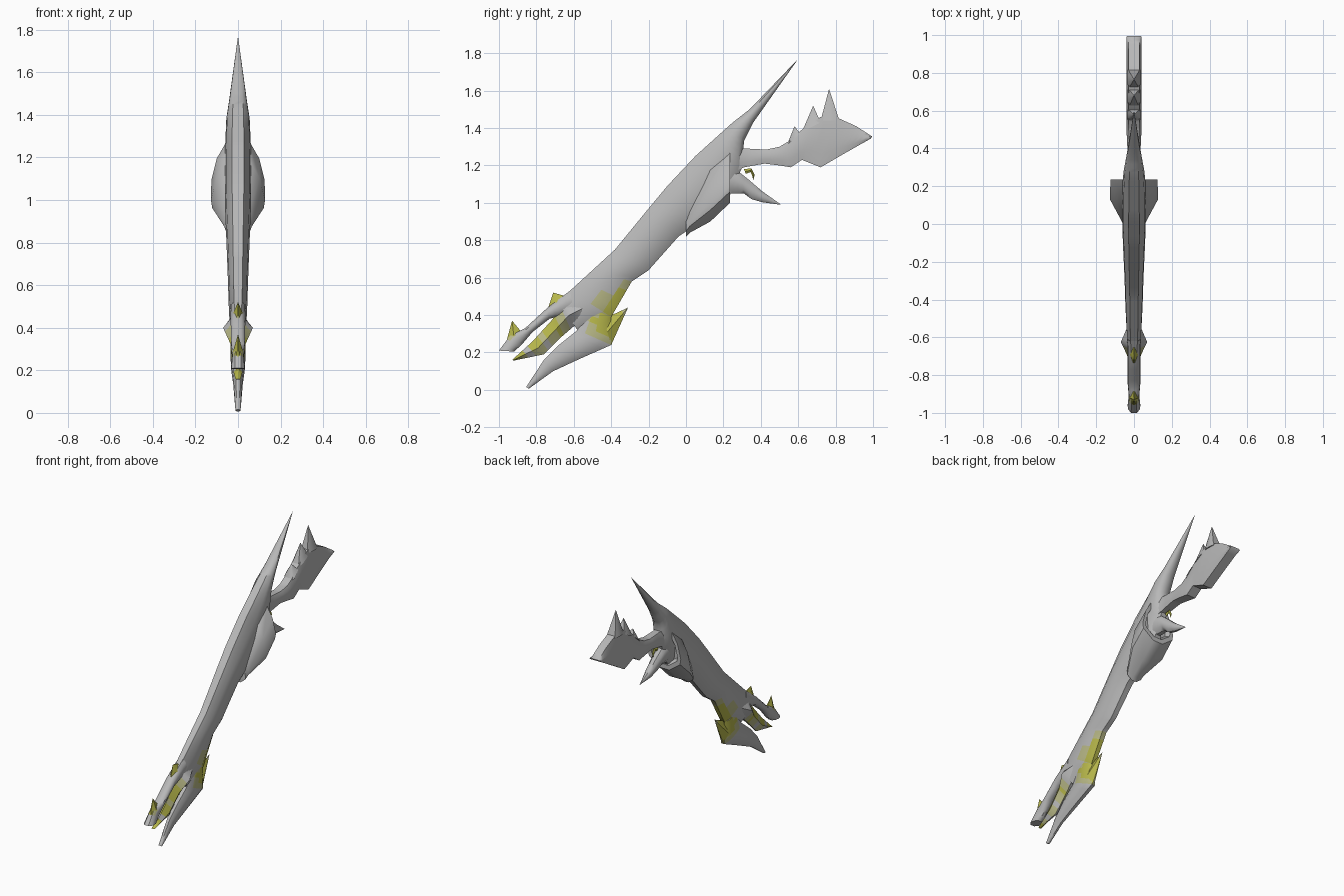
import bpy
import bmesh
import math
from mathutils import Vector

default_cube = bpy.data.objects.get("Cube")
if default_cube:
    bpy.data.objects.remove(default_cube, do_unlink=True)


def make_material(name, red, green, blue):
    material = bpy.data.materials.new(name)
    material.use_nodes = True
    colour = (red, green, blue, 1)
    material.diffuse_color = colour
    material.node_tree.nodes["Principled BSDF"].inputs["Base Color"].default_value = colour
    return material


materials = [
    make_material("bone grey", .48, .48, .48),
    make_material("pale olive", .48, .48, .24),
    make_material("olive yellow", .47, .47, .07),
]

# Half cross-sections: width factor and position from lower to upper edge
ROUND = [(.35, 0), (.85, .2), (1, .5), (.9, .78), (.45, 1)]
DIAMOND = [(.2, 0), (1, .5), (.2, 1)]
COWL = [(.3, 0), (.95, .22), (1, .35), (.8, .72), (.45, 1)]
BLUNT = [(.85, 0), (1, .3), (1, .7), (.7, 1)]


def refine(stations, steps):
    """Insert evenly spaced stations between the given ones."""
    result = []
    for start, end in zip(stations, stations[1:]):
        for step in range(steps):
            share = step / steps
            result.append([a + (b - a) * share for a, b in zip(start, end)])
    result.append(stations[-1])
    return result


def loft(name, stations, section=ROUND, glows=(), steps=4, solid_colour=0):
    """Skin stations of (upper y, upper z, lower y, lower z, half width)."""
    bm = bmesh.new()
    rings = []
    outline = [(width, t) for width, t in section]
    outline += [(-width, t) for width, t in reversed(section)]
    for upper_y, upper_z, lower_y, lower_z, half_width in refine(stations, steps):
        upper = Vector((0, upper_y, upper_z))
        lower = Vector((0, lower_y, lower_z))
        ring = []
        for width, t in outline:
            point = lower.lerp(upper, t)
            point.x = width * half_width
            ring.append(bm.verts.new(point))
        rings.append(ring)
    for first, second in zip(rings, rings[1:]):
        for i in range(len(outline)):
            j = (i + 1) % len(outline)
            bm.faces.new((first[i], first[j], second[j], second[i]))
    bm.faces.new(rings[0])
    bm.faces.new(rings[-1])
    bmesh.ops.remove_doubles(bm, verts=bm.verts, dist=.0004)
    bmesh.ops.recalc_face_normals(bm, faces=bm.faces)

    # Olive glow fades to grey with distance from each glow centre
    for face in bm.faces:
        face.material_index = solid_colour
        centre = face.calc_center_median()
        for y, z, radius in glows:
            distance = math.hypot(centre.y - y, centre.z - z) / radius
            shade = 2 if distance < .6 else 1 if distance < 1 else 0
            face.material_index = max(face.material_index, shade)

    mesh = bpy.data.meshes.new(name)
    bm.to_mesh(mesh)
    bm.free()
    for material in materials:
        mesh.materials.append(material)
    part = bpy.data.objects.new(name, mesh)
    bpy.context.collection.objects.link(part)
    bpy.ops.object.select_all(action="DESELECT")
    part.select_set(True)
    bpy.context.view_layer.objects.active = part
    bpy.ops.object.shade_smooth_by_angle(angle=math.radians(42))
    return part


def spike(name, front, back, tip, half_width, section=DIAMOND, glows=()):
    """A fin that narrows from a base edge to a point."""
    loft(name, [(*front, *back, half_width), (*tip, *tip, 0)], section, glows)


# Long body with the rear horn
loft("body", [
    (.60, 1.77, .60, 1.77, 0),
    (.34, 1.50, .36, 1.43, .042),
    (.25, 1.43, .31, 1.33, .055),
    (.15, 1.34, .30, 1.19, .06),
    (.05, 1.25, .23, 1.03, .062),
    (-.10, 1.09, .08, .90, .062),
    (-.20, .97, -.04, .82, .058),
    (-.38, .75, -.20, .64, .05),
    (-.50, .64, -.29, .58, .047),
    (-.62, .53, -.40, .39, .042),
    (-.69, .47, -.58, .32, .034),
], glows=[(-.38, .43, .09), (-.34, .51, .06)])

# Flared cowl with a recessed back
loft("cowl", [
    (0, .95, 0, .82, .058),
    (.02, 1, .02, .84, .068),
    (.13, 1.18, .13, .90, .127),
    (.235, 1.27, .235, 1, .125),
    (.235, 1.24, .235, 1.03, .1),
    (.20, 1.22, .20, 1.05, .09),
], COWL, steps=1)

# Upper barrel and its fins
loft("upper_barrel", [
    (-.62, .53, -.60, .42, .036),
    (-.74, .44, -.73, .38, .034),
    (-.86, .33, -.82, .31, .034),
    (-.94, .29, -.88, .24, .028),
    (-1, .21, -.92, .205, .034),
], glows=[(-.95, .30, .04)])
spike("barrel_fin", (-.96, .26), (-.88, .31), (-.93, .37), .024, glows=[(-.94, .32, .09)])
spike("brow_fin", (-.74, .43), (-.64, .50), (-.71, .52), .024, glows=[(-.71, .49, .09)])

# Middle prong with pointed cheeks
loft("middle_prong", [
    (-.57, .50, -.52, .38, .035),
    (-.65, .46, -.60, .34, .07),
    (-.72, .37, -.67, .28, .036),
    (-.82, .26, -.76, .19, .03),
    (-.93, .16, -.92, .157, .012),
], DIAMOND, [(-.71, .34, .08), (-.80, .25, .06), (-.91, .17, .07)])

# Lower prong and its heel fin
loft("lower_prong", [
    (-.52, .44, -.40, .39, .035),
    (-.58, .32, -.40, .24, .036),
    (-.68, .24, -.57, .165, .032),
    (-.76, .16, -.71, .10, .022),
    (-.855, .015, -.84, .007, .012),
], glows=[(-.44, .35, .1)])
spike("heel_fin", (-.44, .38), (-.40, .24), (-.31, .44), .032, glows=[(-.39, .36, .11)])

# Curving shoulder stock
loft("stock", [
    (.22, 1.29, .22, 1.15, .045),
    (.33, 1.29, .31, 1.19, .032),
    (.43, 1.285, .42, 1.21, .036),
    (.50, 1.30, .50, 1.20, .04),
    (.55, 1.33, .56, 1.19, .04),
    (.63, 1.40, .62, 1.23, .04),
    (.72, 1.46, .67, 1.21, .04),
    (.81, 1.455, .72, 1.19, .04),
    (.91, 1.41, .84, 1.26, .04),
    (.995, 1.355, .99, 1.345, .04),
], BLUNT)
crest = [
    ((.54, 1.31), (.61, 1.37), (.58, 1.41)),
    ((.62, 1.38), (.72, 1.43), (.68, 1.52)),
    ((.72, 1.44), (.82, 1.44), (.765, 1.61)),
]
for number, (front, back, tip) in enumerate(crest, 1):
    spike(f"stock_spike_{number}", front, back, tip, .038, BLUNT)

# Hand grip spur and trigger
loft("grip_spur", [
    (.20, 1.22, .20, 1.05, .045),
    (.29, 1.16, .31, 1.05, .038),
    (.34, 1.12, .35, 1.02, .032),
    (.41, 1.06, .41, 1.003, .024),
    (.505, .993, .505, .99, 0),
])
loft("trigger", [
    (.31, 1.18, .32, 1.155, .008),
    (.35, 1.185, .345, 1.165, .008),
    (.367, 1.15, .353, 1.15, .007),
    (.36, 1.12, .36, 1.12, 0),
], DIAMOND, steps=2, solid_colour=2)
